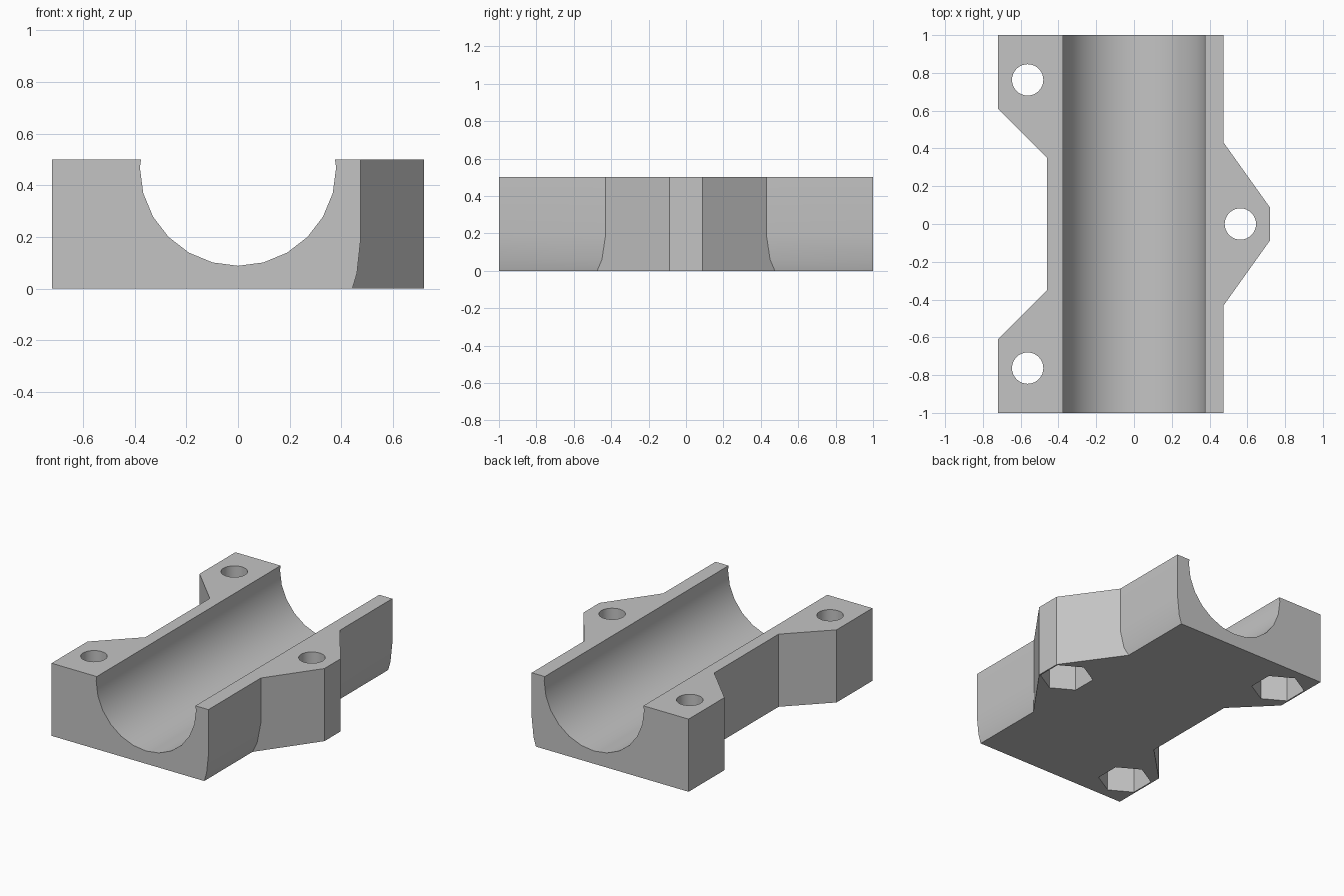
import bpy
import bmesh
from math import cos, sin, tau, radians
from mathutils import Vector

cube = bpy.data.objects.get("Cube")
if cube:
    bpy.data.objects.remove(cube, do_unlink=True)

grey = bpy.data.materials.new("plain grey")
grey.use_nodes = True
colour = (0.55, 0.55, 0.55, 1)
grey.diffuse_color = colour
grey.node_tree.nodes["Principled BSDF"].inputs["Base Color"].default_value = colour


def prism(name, points, lo, hi, axis="z"):
    """Extrude a closed outline from lo to hi along y or z."""
    bm = bmesh.new()
    place = (lambda a, b: (a, b, lo)) if axis == "z" else (lambda a, b: (a, lo, b))
    step = Vector((0, 0, hi - lo)) if axis == "z" else Vector((0, hi - lo, 0))
    face = bm.faces.new([bm.verts.new(place(a, b)) for a, b in points])
    top = bmesh.ops.extrude_face_region(bm, geom=[face])["geom"]
    bmesh.ops.translate(bm, vec=step, verts=[v for v in top if isinstance(v, bmesh.types.BMVert)])
    bmesh.ops.recalc_face_normals(bm, faces=bm.faces)
    mesh = bpy.data.meshes.new(name)
    bm.to_mesh(mesh)
    bm.free()
    mesh.materials.append(grey)
    obj = bpy.data.objects.new(name, mesh)
    bpy.context.collection.objects.link(obj)
    return obj


def ring(cx, cy, radius, sides, turn=0.0):
    return [(cx + radius * cos(tau * i / sides + turn),
             cy + radius * sin(tau * i / sides + turn)) for i in range(sides)]


def combine(target, tool, operation):
    """Apply a boolean with the tool, then discard the tool."""
    mod = target.modifiers.new(operation.lower(), "BOOLEAN")
    mod.operation = operation
    mod.solver = "EXACT"
    mod.object = tool
    bpy.context.view_layer.objects.active = target
    bpy.ops.object.modifier_apply(modifier=mod.name)
    bpy.data.objects.remove(tool, do_unlink=True)


HEIGHT = 0.5

# Long block with a rounded lower edge on one side
block = prism("bearing_holder",
              [(-0.46, 0), (0.443, 0), (0.461, 0.06), (0.475, 0.19),
               (0.475, HEIGHT), (-0.46, HEIGHT)], -1, 1, "y")

# Two corner lugs on one side, one middle lug on the other
for side in (-1, 1):
    lug = [(-0.42, side), (-0.72, side), (-0.72, side * 0.61), (-0.42, side * 0.31)]
    combine(block, prism("corner_lug", lug, 0, HEIGHT), "UNION")
middle = [(0.42, -0.507), (0.72, -0.087), (0.72, 0.087), (0.42, 0.507)]
combine(block, prism("middle_lug", middle, 0, HEIGHT), "UNION")

# Round channel along the length
combine(block, prism("channel_cutter", ring(0, 0.468, 0.38, 24), -1.2, 1.2, "y"), "DIFFERENCE")

# Bolt holes with hexagonal nut pockets underneath
for x, y in ((-0.563, -0.763), (-0.563, 0.763), (0.563, 0)):
    combine(block, prism("bolt_cutter", ring(x, y, 0.083, 32), -0.1, 0.6), "DIFFERENCE")
    combine(block, prism("nut_cutter", ring(x, y, 0.17, 6, tau / 12), -0.1, 0.22), "DIFFERENCE")

# Smooth the curved walls, keep the corners crisp
bpy.ops.object.select_all(action="DESELECT")
block.select_set(True)
bpy.context.view_layer.objects.active = block
bpy.ops.object.shade_smooth_by_angle(angle=radians(25))
